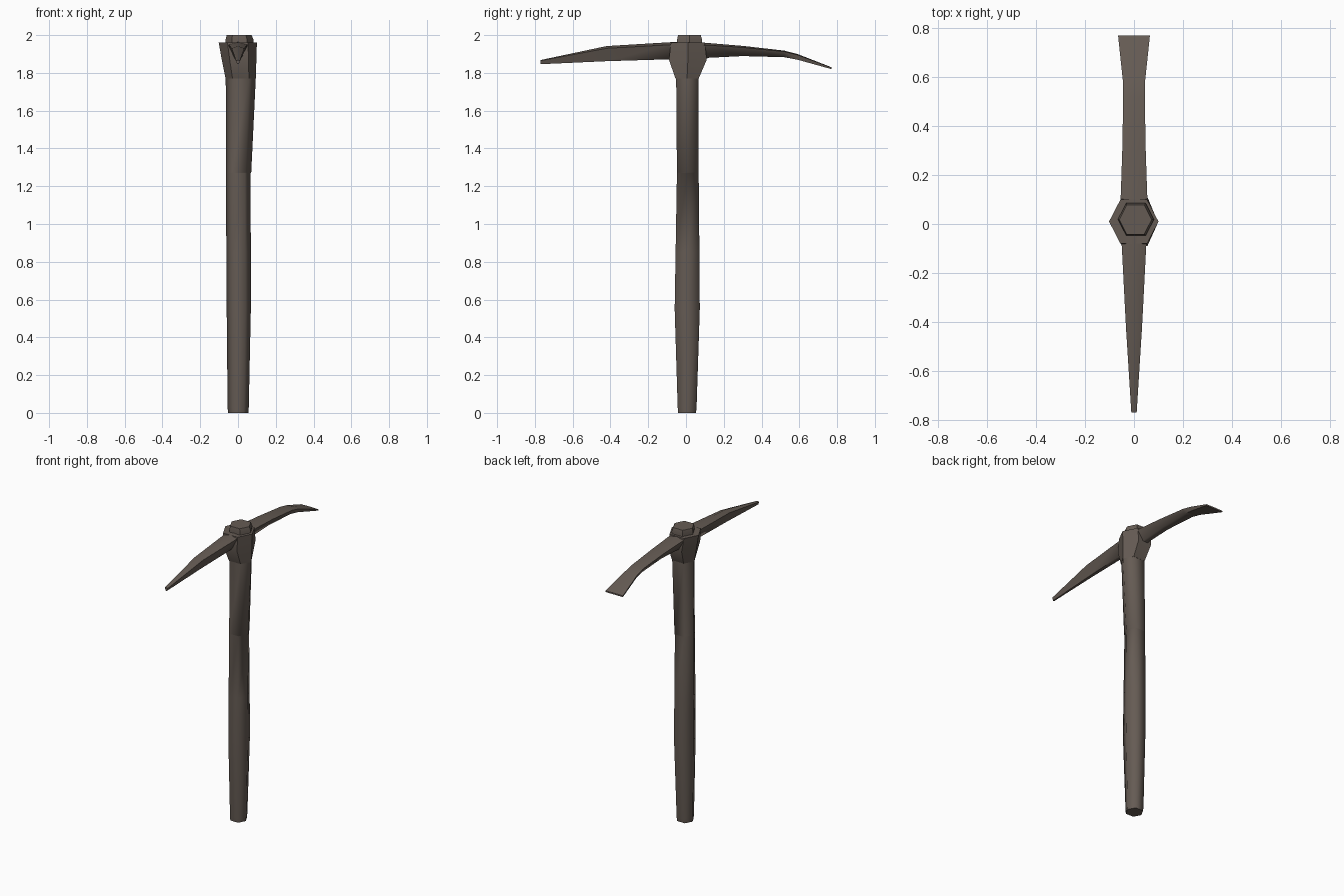
import bpy, bmesh, math

old = bpy.data.objects.get("Cube")
if old:
    bpy.data.objects.remove(old, do_unlink=True)

mat = bpy.data.materials.new("weathered brown")
mat.use_nodes = True
COLOR = (0.13, 0.105, 0.088, 1)
mat.diffuse_color = COLOR
bsdf = mat.node_tree.nodes["Principled BSDF"]
bsdf.inputs["Base Color"].default_value = COLOR
bsdf.inputs["Roughness"].default_value = 0.9


def loft(name, rings, angle=65):
    """Skin a list of equal-length point rings and cap both ends."""
    bm = bmesh.new()
    loops = [[bm.verts.new(p) for p in ring] for ring in rings]
    n = len(loops[0])
    for a, b in zip(loops, loops[1:]):
        for i in range(n):
            j = (i + 1) % n
            bm.faces.new((a[i], a[j], b[j], b[i]))
    bm.faces.new(loops[0])
    bm.faces.new(loops[-1])
    bmesh.ops.recalc_face_normals(bm, faces=bm.faces)
    mesh = bpy.data.meshes.new(name)
    bm.to_mesh(mesh)
    bm.free()
    mesh.materials.append(mat)
    obj = bpy.data.objects.new(name, mesh)
    bpy.context.collection.objects.link(obj)
    bpy.ops.object.select_all(action='DESELECT')
    obj.select_set(True)
    bpy.context.view_layer.objects.active = obj
    bpy.ops.object.shade_smooth_by_angle(angle=math.radians(angle))
    return obj


def hexagon(z, x0, x1, y0, y1):
    """Horizontal six-sided ring with its points on the x axis."""
    cx, rx = (x0 + x1) / 2, (x1 - x0) / 2
    cy, ry = (y0 + y1) / 2, (y1 - y0) / 2
    shape = [(1, 0), (.54, 1), (-.54, 1), (-1, 0), (-.54, -1), (.54, -1)]
    return [(cx + rx * u, cy + ry * v, z) for u, v in shape]


def arm_ring(y, w, low, high, keel):
    """Upright ring across an arm: ridged top, wide shoulders, narrow keel."""
    h = high - low
    return [(0, y, high), (w, y, high - .15 * h), (w * keel, y, low),
            (-w * keel, y, low), (-w, y, high - .15 * h)]


# Wooden handle: slim at the foot, swollen grip, flared shoulder
loft("handle", [hexagon(*r) for r in [
    (0, -.053, .055, -.042, .053),
    (.03, -.055, .057, -.044, .056),
    (.55, -.06, .068, -.06, .073),
    (.85, -.062, .068, -.055, .071),
    (1.27, -.063, .066, -.048, .067),
    (1.272, -.063, .07, -.048, .067),
    (1.77, -.065, .094, -.052, .066)]])

# Handle end showing through the head
loft("handle_top", [hexagon(*r) for r in [
    (1.9, -.06, .08, -.045, .08),
    (1.975, -.066, .082, -.047, .085),
    (2, -.06, .072, -.042, .078)]], 30)

# Collar around the handle
loft("collar", [hexagon(*r) for r in [
    (1.77, -.066, .095, -.056, .067),
    (1.87, -.086, .097, -.09, .11),
    (1.96, -.102, .1, -.08, .1)]], 40)

# Pointed arm, facing the front
loft("pick_arm", [arm_ring(*r) for r in [
    (0, .065, 1.84, 1.965, .3),
    (-.09, .05, 1.872, 1.962, .3),
    (-.42, .033, 1.862, 1.942, .3),
    (-.77, .011, 1.846, 1.868, .4)]])

# Flat chisel arm, facing the back
loft("chisel_arm", [arm_ring(*r) for r in [
    (0, .065, 1.84, 1.965, .35),
    (.12, .054, 1.88, 1.958, .35),
    (.3, .048, 1.889, 1.943, .45),
    (.52, .044, 1.883, 1.918, .7),
    (.59, .046, 1.87, 1.9, .8),
    (.77, .065, 1.82, 1.83, 1)]])
